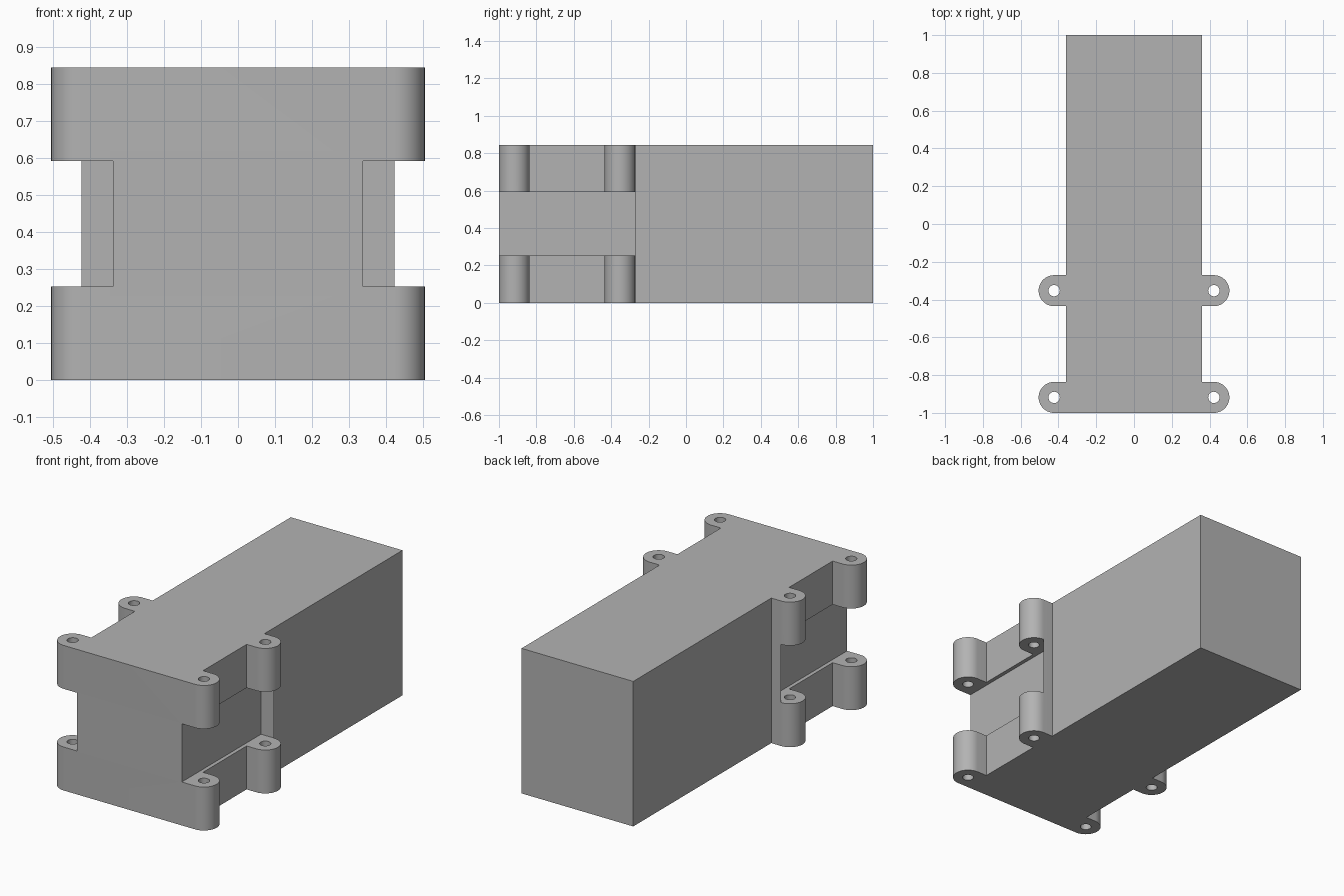
import bpy
import bmesh
from math import cos, sin, pi, radians
from mathutils import Matrix, Vector

if "Cube" in bpy.data.objects:
    bpy.data.objects.remove(bpy.data.objects["Cube"])

HEIGHT, HALF_W = 0.845, 0.36
LUG_X, LUG_R, HOLE_R = 0.423, 0.082, 0.03
LUG_YS = (-0.918, -0.353)
NOTCH_X, NOTCH_LOW, NOTCH_HIGH = 0.338, 0.253, 0.592
NOTCH_BACK = LUG_YS[1] + LUG_R

grey = bpy.data.materials.new("plain grey")
grey.use_nodes = True
colour = (0.45, 0.45, 0.45, 1)
grey.diffuse_color = colour
grey.node_tree.nodes["Principled BSDF"].inputs["Base Color"].default_value = colour


def add_object(name, bm):
    bmesh.ops.recalc_face_normals(bm, faces=bm.faces)
    mesh = bpy.data.meshes.new(name)
    bm.to_mesh(mesh)
    bm.free()
    mesh.materials.append(grey)
    obj = bpy.data.objects.new(name, mesh)
    bpy.context.collection.objects.link(obj)
    return obj


def cut(target, cutter):
    cutter.hide_render = True
    mod = target.modifiers.new(cutter.name, "BOOLEAN")
    mod.operation, mod.solver, mod.object = "DIFFERENCE", "EXACT", cutter
    bpy.context.view_layer.objects.active = target
    bpy.ops.object.modifier_apply(modifier=mod.name)
    bpy.data.objects.remove(cutter)


# Plan outline of the housing with rounded screw lugs on both sides
side = []
for y in LUG_YS:
    if y != LUG_YS[0]:
        side.append((HALF_W, y - LUG_R))
    for i in range(25):
        a = -pi / 2 + pi * i / 24
        side.append((LUG_X + LUG_R * cos(a), y + LUG_R * sin(a)))
    side.append((HALF_W, y + LUG_R))
side.append((HALF_W, 1))
outline = side + [(-x, y) for x, y in reversed(side)]

bm = bmesh.new()
base = bm.faces.new([bm.verts.new((x, y, 0)) for x, y in outline])
top = bmesh.ops.extrude_face_region(bm, geom=[base])["geom"]
bmesh.ops.translate(bm, vec=(0, 0, HEIGHT),
                    verts=[v for v in top if isinstance(v, bmesh.types.BMVert)])
housing = add_object("housing", bm)

# Screw holes through every lug
bm = bmesh.new()
for s in (-1, 1):
    for y in LUG_YS:
        bmesh.ops.create_cone(
            bm, cap_ends=True, segments=32, radius1=HOLE_R, radius2=HOLE_R,
            depth=HEIGHT * 2, matrix=Matrix.Translation((s * LUG_X, y, HEIGHT / 2)))
cut(housing, add_object("hole_cutter", bm))

# Side recesses that split the lugs into upper and lower pairs
bm = bmesh.new()
for s in (-1, 1):
    low = Vector((NOTCH_X, -1.2, NOTCH_LOW))
    high = Vector((0.7, NOTCH_BACK, NOTCH_HIGH))
    centre, size = (low + high) / 2, high - low
    centre.x *= s
    bmesh.ops.create_cube(
        bm, size=1, matrix=Matrix.Translation(centre) @ Matrix.Diagonal(size).to_4x4())
cut(housing, add_object("recess_cutter", bm))

# Smooth lug walls, sharp corners
bpy.ops.object.select_all(action="DESELECT")
housing.select_set(True)
bpy.context.view_layer.objects.active = housing
bpy.ops.object.shade_smooth_by_angle(angle=radians(30))
